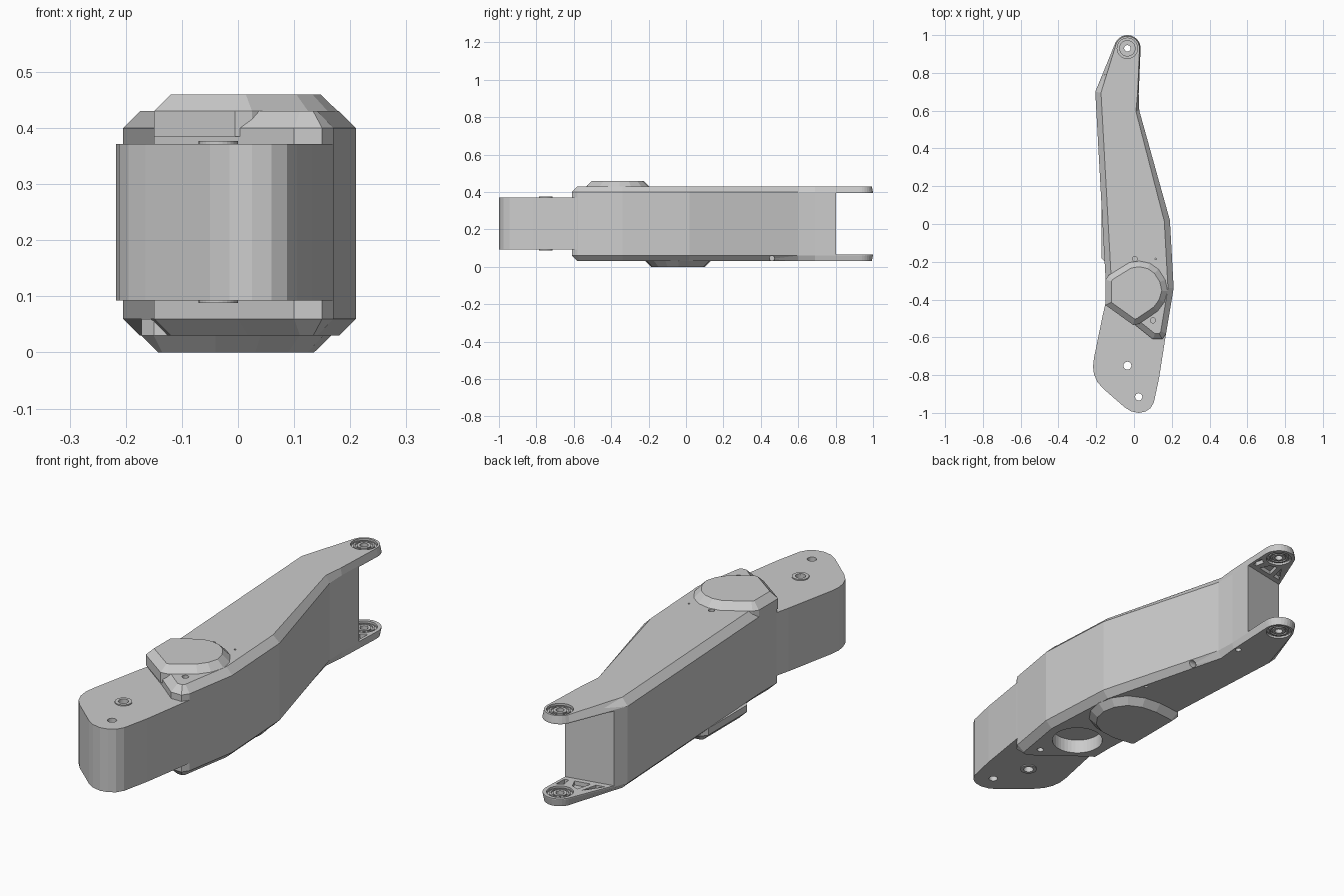
import bpy, bmesh, math
from mathutils import Vector

if "Cube" in bpy.data.objects:
    bpy.data.objects.remove(bpy.data.objects["Cube"])


def circle(cx, cy, r, n=24, a0=0, a1=360):
    """Points on a circle, or an inclusive arc when it is not closed."""
    full = a1 - a0 == 360
    steps = n if full else n - 1
    return [(cx + r * math.cos(math.radians(a0 + (a1 - a0) * i / steps)),
             cy + r * math.sin(math.radians(a0 + (a1 - a0) * i / steps))) for i in range(n)]


def inset(pts, amounts):
    """Move each corner of a counter-clockwise outline inward."""
    out = []
    for i, p in enumerate(pts):
        a, b, c = Vector(pts[i - 1]), Vector(p), Vector(pts[(i + 1) % len(pts)])
        d1, d2 = (b - a).normalized(), (c - b).normalized()
        n1, n2 = Vector((-d1.y, d1.x)), Vector((-d2.y, d2.x))
        d = amounts[i] if isinstance(amounts, list) else amounts
        out.append(tuple(b + (n1 + n2) * d / (1 + n1.dot(n2))))
    return out


def loft(name, rings):
    """Closed solid through stacked outlines given as (points, z)."""
    bm = bmesh.new()
    loops = [[bm.verts.new((x, y, z)) for x, y in pts] for pts, z in rings]
    n = len(loops[0])
    for lo, hi in zip(loops, loops[1:]):
        for i in range(n):
            j = (i + 1) % n
            bm.faces.new((lo[i], lo[j], hi[j], hi[i]))
    bm.faces.new(loops[0][::-1])
    bm.faces.new(loops[-1])
    bmesh.ops.recalc_face_normals(bm, faces=bm.faces[:])
    me = bpy.data.meshes.new(name)
    bm.to_mesh(me)
    bm.free()
    ob = bpy.data.objects.new(name, me)
    bpy.context.collection.objects.link(ob)
    return ob


def prism(name, pts, z0, z1):
    return loft(name, [(pts, z0), (pts, z1)])


def cut(target, cutter):
    """Subtract a cutter and remove it."""
    cutter.hide_render = True
    mod = target.modifiers.new("cut", 'BOOLEAN')
    mod.operation, mod.solver, mod.object = 'DIFFERENCE', 'EXACT', cutter
    bpy.context.view_layer.objects.active = target
    bpy.ops.object.modifier_apply(modifier=mod.name)
    bpy.data.objects.remove(cutter, do_unlink=True)


def tube(name, cx, cy, r_out, r_in, z0, z1, n=28):
    """Washer-shaped ring."""
    bm = bmesh.new()
    o, i = circle(cx, cy, r_out, n), circle(cx, cy, r_in, n)
    loops = [[bm.verts.new((x, y, z)) for x, y in p]
             for p, z in ((o, z0), (o, z1), (i, z1), (i, z0))]
    for k in range(4):
        a, b = loops[k], loops[(k + 1) % 4]
        for s in range(n):
            t = (s + 1) % n
            bm.faces.new((a[s], a[t], b[t], b[s]))
    bmesh.ops.recalc_face_normals(bm, faces=bm.faces[:])
    me = bpy.data.meshes.new(name)
    bm.to_mesh(me)
    bm.free()
    ob = bpy.data.objects.new(name, me)
    bpy.context.collection.objects.link(ob)
    return ob


HUB = (-0.035, 0.93)

# Arm body with chamfered top and bottom edges
tip = circle(*HUB, 0.07, 14, -3, 157)
lower = [(0.10, -0.61), (0.15, -0.61), (0.17, -0.58), (0.21, -0.34), (0.19, 0.02),
         (0.028, 0.60), (0.025, 0.69)]
left = [(-0.205, 0.70), (-0.15, -0.30), (-0.15, -0.42), (0.0, -0.53)]
outline = lower + tip + left
amounts = [0.03] * 5 + [0.018, 0.006] + [0.006] * len(tip) + [0.03] * 4
inner = inset(outline, amounts)
body = loft("arm_body", [(inner, 0.03), (outline, 0.06), (outline, 0.40), (inner, 0.43)])

# Open fork at the narrow end
cut(body, prism("fork_cutter", [(-0.3, 0.736), (0.2, 0.836), (0.2, 1.1), (-0.3, 1.1)], 0.065, 0.395))

# Bearing seats and lightening pockets inside the fork plates
cut(body, prism("seat_cutter", circle(*HUB, 0.054, 28), -0.1, 0.6))
pockets = [[(-0.155, 0.79), (-0.118, 0.797), (-0.10, 0.87)],
           [(-0.095, 0.80), (-0.025, 0.814), (-0.045, 0.858), (-0.078, 0.868)],
           [(0.0, 0.82), (0.018, 0.824), (0.02, 0.88), (-0.008, 0.862)]]
for pts in pockets:
    cut(body, prism("pocket_cutter", pts, 0.047, 0.413))

# Round opening below and small screw holes
cut(body, prism("opening_cutter", circle(0.03, -0.345, 0.108, 40), -0.1, 0.093))
for x, y, r, z0, z1 in [(0.005, -0.185, 0.013, 0.40, 0.5), (0.115, -0.185, 0.004, 0.42, 0.5),
                        (0.10, -0.51, 0.014, 0.40, 0.5), (0.10, -0.51, 0.014, 0, 0.06),
                        (0.0, 0.70, 0.013, 0, 0.05), (0.10, 0.20, 0.008, 0, 0.05)]:
    cut(body, prism("screw_cutter", circle(x, y, r, 16), z0, z1))
side = prism("side_hole_cutter", circle(0, 0, 0.014, 16), -0.06, 0.1)
side.rotation_euler = (0, math.pi / 2, 0)
side.location = (0.09, 0.46, 0.045)
bpy.context.view_layer.update()
cut(body, side)

# Stepped bearings in both fork plates
for label, z0, z1 in (("lower", 0.03, 0.065), ("upper", 0.395, 0.43)):
    for part, ro, ri, sink in (("outer_race", 0.055, 0.052, 0.009), ("groove", 0.052, 0.043, 0.012),
                               ("shell", 0.043, 0.036, 0.004), ("seal", 0.036, 0.029, 0.010),
                               ("inner_race", 0.029, 0.017, 0.004)):
        tube(f"{label}_bearing_{part}", *HUB, ro, ri, z0 + sink, z1 - sink)

# Joint block at the wide end
block_outline = [(-0.146, -0.40), (-0.165, -0.48), (-0.212, -0.71), (-0.217, -0.755), (-0.212, -0.795),
                 (-0.195, -0.835), (-0.165, -0.87), (-0.05, -0.97), (-0.015, -0.992), (0.025, -1.0),
                 (0.06, -0.993), (0.087, -0.975), (0.105, -0.945), (0.132, -0.82),
                 (0.168, -0.59), (0.19, -0.40)]
block = prism("joint_block", block_outline, 0.093, 0.372)
cut(block, prism("pivot_cutter", circle(-0.035, -0.75, 0.021), 0, 0.5))
cut(block, prism("pin_cutter", circle(0.025, -0.915, 0.019), 0, 0.5))
for label, z0, z1 in (("lower", 0.088, 0.10), ("upper", 0.365, 0.377)):
    tube(f"{label}_pivot_boss", -0.035, -0.75, 0.035, 0.021, z0, z1)

# Raised cover on top of the joint
top_cover = [(-0.15, -0.43), (-0.005, -0.534), (0.025, -0.53), (0.125, -0.462), (0.160, -0.415),
             (0.178, -0.355), (0.165, -0.295), (0.13, -0.24), (0.085, -0.208), (0.03, -0.196),
             (-0.025, -0.204), (-0.135, -0.272), (-0.15, -0.295)]
loft("top_cover", [(top_cover, 0.385), (top_cover, 0.43), (inset(top_cover, 0.03), 0.46)])

# Raised cover underneath
base_cover = [(-0.172, -0.18), (-0.15, -0.205), (-0.04, -0.218), (0.04, -0.208), (0.11, -0.17),
              (0.152, -0.11), (0.166, -0.04), (0.152, 0.03), (0.11, 0.09), (0.04, 0.123),
              (-0.04, 0.13), (-0.15, 0.118), (-0.172, 0.09)]
loft("bottom_cover", [(inset(base_cover, 0.03), 0.0), (base_cover, 0.03), (base_cover, 0.06)])
